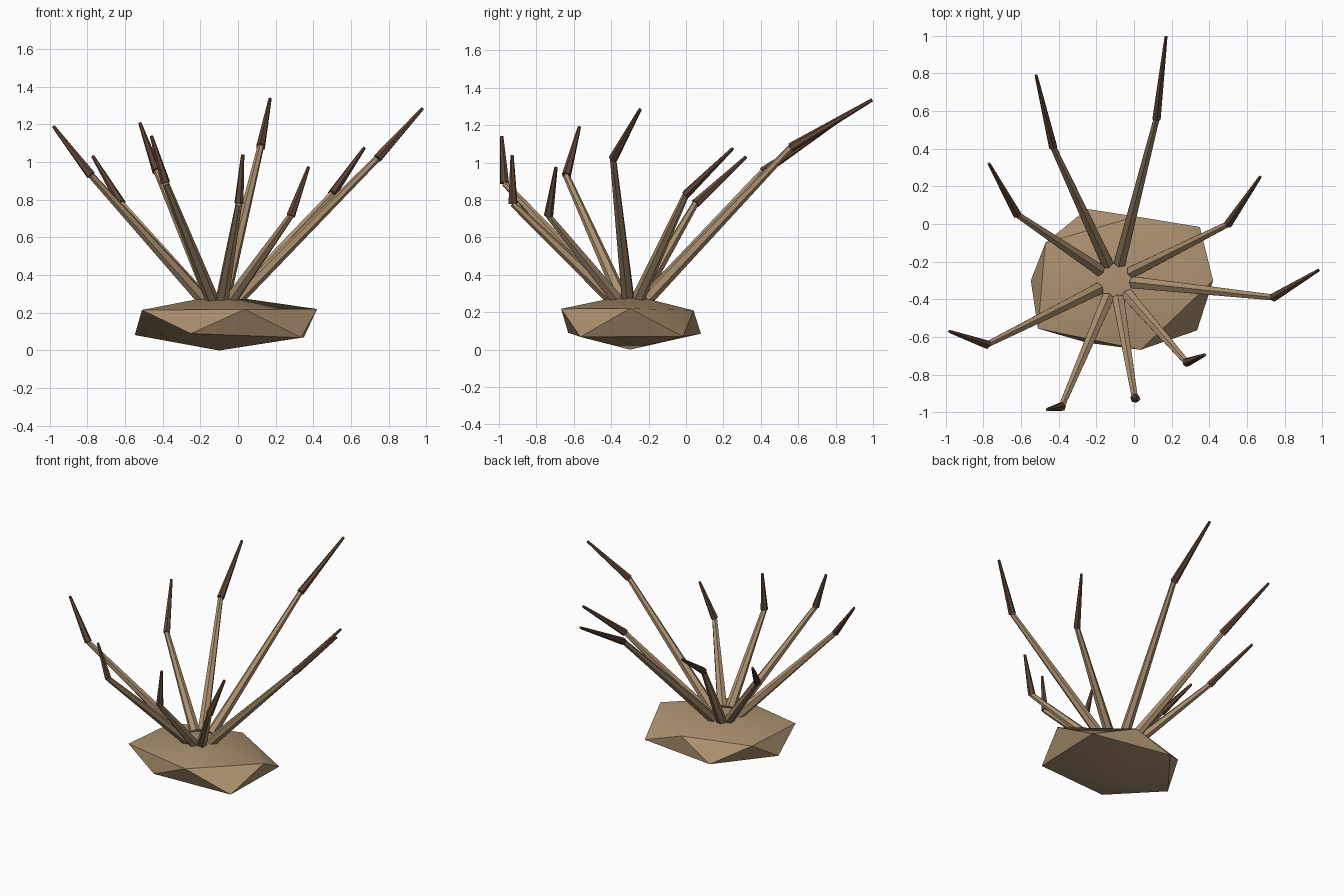
import bpy
import bmesh
import math
from mathutils import Vector

if "Cube" in bpy.data.objects:
    bpy.data.objects.remove(bpy.data.objects["Cube"], do_unlink=True)


def make_material(name, rgb):
    mat = bpy.data.materials.new(name)
    mat.use_nodes = True
    mat.diffuse_color = (*rgb, 1)
    mat.node_tree.nodes["Principled BSDF"].inputs["Base Color"].default_value = (*rgb, 1)
    return mat


tan = make_material("tan", (0.41, 0.28, 0.16))
brown = make_material("dark brown", (0.12, 0.06, 0.037))


def finish(name, bm, mat):
    bmesh.ops.recalc_face_normals(bm, faces=bm.faces)
    mesh = bpy.data.meshes.new(name)
    bm.to_mesh(mesh)
    bm.free()
    mesh.materials.append(mat)
    obj = bpy.data.objects.new(name, mesh)
    bpy.context.collection.objects.link(obj)
    bpy.ops.object.select_all(action="DESELECT")
    obj.select_set(True)
    bpy.context.view_layer.objects.active = obj
    bpy.ops.object.shade_smooth_by_angle(angle=math.radians(30))
    return obj


def spike(name, start, end, r1, r2, mat, sides=6):
    """Tapered faceted rod between two points."""
    axis = end - start
    bm = bmesh.new()
    bmesh.ops.create_cone(bm, cap_ends=True, segments=sides,
                          radius1=r1, radius2=r2, depth=axis.length)
    rot = axis.to_track_quat("Z", "Y").to_matrix().to_4x4()
    bmesh.ops.transform(bm, matrix=rot, verts=bm.verts)
    bmesh.ops.translate(bm, vec=(start + end) / 2, verts=bm.verts)
    return finish(name, bm, mat)


# Irregular rock: two staggered five-point rings between two apexes
centre = Vector((-0.1, -0.3, 0))
upper = [(0.42, -0.3, 0.22), (0.01, 0.04, 0.21), (-0.47, -0.1, 0.21),
         (-0.51, -0.555, 0.215), (0.035, -0.668, 0.218)]
lower = [(0.35, -0.016, 0.07), (-0.25, 0.08, 0.085), (-0.548, -0.3, 0.082),
         (-0.25, -0.63, 0.09), (0.335, -0.565, 0.068)]
bm = bmesh.new()
top = bm.verts.new(centre + Vector((0, 0, 0.295)))
bottom = bm.verts.new(centre)
up = [bm.verts.new(p) for p in upper]
low = [bm.verts.new(p) for p in lower]
for i in range(5):
    j = (i + 1) % 5
    bm.faces.new((top, up[i], up[j]))
    bm.faces.new((up[i], low[i], up[j]))
    bm.faces.new((up[j], low[i], low[j]))
    bm.faces.new((bottom, low[j], low[i]))
finish("rock_body", bm, tan)

# Nine bent stalks: joint position, then tip position
stalks = [
    ((0.12, 0.56, 1.08), (0.17, 0.995, 1.335)),
    ((-0.43, 0.41, 0.95), (-0.52, 0.79, 1.205)),
    ((-0.62, 0.05, 0.78), (-0.77, 0.32, 1.03)),
    ((-0.78, -0.64, 0.93), (-0.98, -0.57, 1.19)),
    ((-0.385, -0.97, 0.89), (-0.46, -0.985, 1.14)),
    ((0.005, -0.925, 0.78), (0.025, -0.93, 1.04)),
    ((0.28, -0.735, 0.715), (0.375, -0.695, 0.975)),
    ((0.74, -0.39, 1.02), (0.98, -0.245, 1.285)),
    ((0.5, 0.0, 0.83), (0.67, 0.25, 1.075)),
]
for n, (joint, tip) in enumerate(stalks, 1):
    joint, tip = Vector(joint), Vector(tip)
    out = joint - centre
    out.z = 0
    base = centre + out.normalized() * 0.1 + Vector((0, 0, 0.275))
    spike(f"stalk_{n}", base, joint, 0.036, 0.018, tan)
    spike(f"stalk_tip_{n}", joint, tip, 0.025, 0.009, brown)
